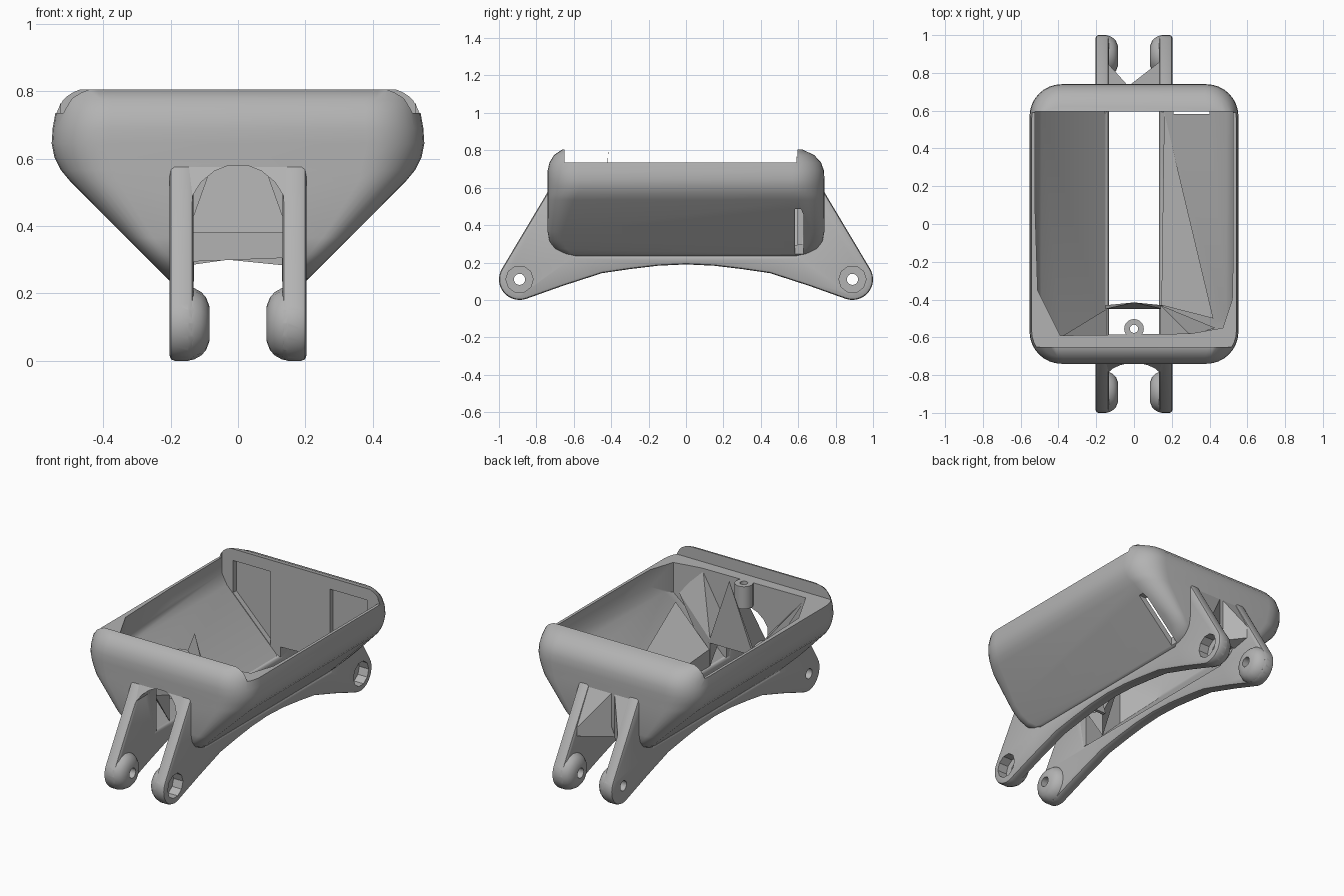
import bpy, bmesh, math
from mathutils import Vector

cube = bpy.data.objects.get("Cube")
if cube:
    bpy.data.objects.remove(cube, do_unlink=True)

grey = bpy.data.materials.new("plain grey")
grey.use_nodes = True
grey.diffuse_color = (0.45, 0.45, 0.45, 1)
grey.node_tree.nodes["Principled BSDF"].inputs["Base Color"].default_value = (0.45, 0.45, 0.45, 1)


def make(name, bm):
    bmesh.ops.recalc_face_normals(bm, faces=bm.faces)
    mesh = bpy.data.meshes.new(name)
    bm.to_mesh(mesh)
    bm.free()
    mesh.materials.append(grey)
    ob = bpy.data.objects.new(name, mesh)
    bpy.context.collection.objects.link(ob)
    return ob


def prism(name, pts, axis, lo, hi):
    """Extrude a 2D outline along one axis."""
    bm = bmesh.new()
    verts = []
    for a, b in pts:
        co = [a, b]
        co.insert(axis, lo)
        verts.append(bm.verts.new(co))
    face = bm.faces.new(verts)
    out = bmesh.ops.extrude_face_region(bm, geom=[face])
    step = Vector((0, 0, 0))
    step[axis] = hi - lo
    bmesh.ops.translate(bm, vec=step, verts=[v for v in out["geom"] if isinstance(v, bmesh.types.BMVert)])
    return make(name, bm)


def loft(name, loops):
    """Skin a stack of closed loops and cap both ends."""
    bm = bmesh.new()
    rings = [[bm.verts.new(c) for c in loop] for loop in loops]
    n = len(rings[0])
    for r0, r1 in zip(rings, rings[1:]):
        for i in range(n):
            j = (i + 1) % n
            bm.faces.new((r0[i], r0[j], r1[j], r1[i]))
    bm.faces.new(rings[0])
    bm.faces.new(rings[-1])
    return make(name, bm)


def hull(name, corners):
    """Flat-faced solid around a few corners."""
    bm = bmesh.new()
    for c in corners:
        bm.verts.new(c)
    bmesh.ops.convex_hull(bm, input=bm.verts)
    return make(name, bm)


def arc(cx, cy, r, a, b, n=8):
    return [(cx + r * math.cos(math.radians(a + (b - a) * i / n)),
             cy + r * math.sin(math.radians(a + (b - a) * i / n))) for i in range(n + 1)]


def mirrored(half):
    return half + [(-a, b) for a, b in reversed(half) if abs(a) > 1e-5]


def disc(y, z, r, n):
    return arc(y, z, r, 0, 360, n)[:-1]


def apply_mod(ob, mod):
    bpy.context.view_layer.objects.active = ob
    bpy.ops.object.modifier_apply(modifier=mod.name)


def boolean(ob, other, op):
    m = ob.modifiers.new("cut", 'BOOLEAN')
    m.operation, m.object, m.solver = op, other, 'EXACT'
    apply_mod(ob, m)
    bpy.data.objects.remove(other, do_unlink=True)


def smooth(ob, angle=35):
    bpy.ops.object.select_all(action='DESELECT')
    ob.select_set(True)
    bpy.context.view_layer.objects.active = ob
    bpy.ops.object.shade_smooth_by_angle(angle=math.radians(angle))


def rounded_loop(z, w, front, back, r):
    pts = []
    for sx, sy, a in ((1, back, 0), (-1, back, 90), (-1, -front, 180), (1, -front, 270)):
        cy = sy - math.copysign(r, sy)
        pts += arc(sx * (w - r), cy, r, a, a + 90)
    return [(x, y, z) for x, y in pts]


# Tray: stacked rounded rectangles (height, half width, front, back, corner radius)
levels = [(0.235, 0.2, 0.61, 0.61, 0.05), (0.245, 0.21, 0.66, 0.66, 0.05), (0.273, 0.238, 0.702, 0.702, 0.06),
          (0.315, 0.28, 0.73, 0.73, 0.07), (0.365, 0.33, 0.74, 0.74, 0.08), (0.535, 0.5, 0.74, 0.74, 0.14),
          (0.565, 0.525, 0.74, 0.74, 0.16), (0.605, 0.545, 0.74, 0.74, 0.17), (0.645, 0.553, 0.74, 0.74, 0.17),
          (0.69, 0.55, 0.74, 0.738, 0.17), (0.735, 0.542, 0.73, 0.722, 0.165), (0.775, 0.535, 0.705, 0.685, 0.16),
          (0.805, 0.53, 0.66, 0.62, 0.14)]
tray = loft("tray", [rounded_loop(*lv) for lv in levels])
rim = [(-0.65, 0.735), (0.59, 0.735), (0.59, 0.9), (-0.65, 0.9)]
boolean(tray, prism("rim_cutter", rim, 0, -0.7, 0.7), 'DIFFERENCE')

# Cavity open at top and bottom
hollow = prism("hollow", [(-0.145, 0.1), (0.13, 0.1), (0.13, 0.215), (0.49, 0.575), (0.525, 0.64),
                          (0.525, 0.9), (-0.525, 0.9), (-0.525, 0.64), (-0.49, 0.575), (-0.145, 0.23)],
               1, -0.7, 0.7)
floor_plan = [(-0.54, 0.595), (-0.51, -0.35), (-0.39, -0.59), (0.3, -0.58), (0.47, -0.55), (0.52, -0.4), (0.54, 0.595)]
boolean(hollow, prism("floor_plan", floor_plan, 2, 0, 1), 'INTERSECT')
boolean(tray, hollow, 'DIFFERENCE')

# Front archway, low rear gap, shallow rear wall pockets and side slot
arch = mirrored([(0.135, 0), (0.135, 0.49), (0.11, 0.53), (0.07, 0.563), (0.03, 0.579)])
boolean(tray, prism("front_arch", arch, 1, -0.9, -0.5), 'DIFFERENCE')
boolean(tray, prism("rear_gap", [(-0.13, 0), (0.13, 0), (0.13, 0.305), (-0.13, 0.295)], 1, 0.5, 0.9), 'DIFFERENCE')
for s in (1, -1):
    pocket = [(s * 0.2, 0.735), (s * 0.45, 0.735), (s * 0.45, 0.54), (s * 0.2, 0.29)]
    boolean(tray, prism("rear_pocket", pocket, 1, 0.58, 0.627), 'DIFFERENCE')
slot = [(0.582, 0.1), (0.627, 0.1), (0.627, 0.46), (0.615, 0.485), (0.582, 0.485)]
boolean(tray, prism("side_slot", slot, 0, 0.21, 0.7), 'DIFFERENCE')
smooth(tray)

# Sloping front panel around the archway, between the arms
panel = prism("front_panel", [(-0.68, 0.588), (-0.733, 0.588), (-0.82, 0.425), (-0.68, 0.425)], 0, -0.17, 0.17)
boolean(panel, prism("panel_arch", arch, 1, -0.9, -0.5), 'DIFFERENCE')

# Curved side arms with domed knobs and bolt holes
HUB_Y, HUB_Z, HUB_R = 0.89, 0.11, 0.11
half = ([(-0.6, 0.237), (-0.66, 0.588), (-0.733, 0.588)] + arc(-HUB_Y, HUB_Z, HUB_R, 148, 288, 14)
        + [(-0.66, 0.075), (-0.45, 0.143), (-0.3, 0.165), (-0.15, 0.183), (0, 0.19)])
dome = [(0.15, 1), (0.13, 0.96), (0.11, 0.86), (0.095, 0.72), (0.084, 0.45)]


def knob(sign, y):
    return loft("knob", [[(sign * x, y + a * s, HUB_Z + b * s) for a, b in disc(0, 0, HUB_R, 16)]
                         for x, s in dome])


for sign, name in ((1, "left_arm"), (-1, "right_arm")):
    lo, hi = sorted((sign * 0.132, sign * 0.203))
    arm = prism(name, mirrored(half), 0, lo, hi)
    bev = arm.modifiers.new("soft_edges", 'BEVEL')
    bev.width, bev.segments, bev.limit_method = 0.015, 2, 'ANGLE'
    bev.angle_limit = math.radians(50)
    apply_mod(arm, bev)
    for y in (-HUB_Y, HUB_Y):
        boolean(arm, knob(sign, y), 'UNION')
        boolean(arm, prism("bolt_hole", disc(y, HUB_Z, 0.03, 16), 0, -0.3, 0.3), 'DIFFERENCE')
        if sign > 0:
            boolean(arm, prism("nut_recess", disc(y, HUB_Z, 0.073, 10), 0, 0.14, 0.3), 'DIFFERENCE')
    smooth(arm)

# Screw boss on the front shelf
boss = prism("screw_boss", disc(0, -0.555, 0.052, 20), 2, 0.6, 0.735)
boolean(boss, prism("screw_hole", disc(0, -0.555, 0.022, 16), 2, 0.5, 0.9), 'DIFFERENCE')
smooth(boss)

# Pointed web, corner gussets and long floor ramp inside
hull("cross_web", [(-0.15, -0.45, 0.38), (0.15, -0.45, 0.38), (-0.15, -0.43, 0.38), (0.15, -0.43, 0.38),
                   (0, -0.415, 0.8)])
hull("front_left_gusset", [(0.3, -0.59, 0.733), (0.14, -0.43, 0.4), (0.43, -0.55, 0.56), (0.14, -0.59, 0.45),
                           (0.14, -0.43, 0.24)])
hull("front_right_gusset", [(-0.39, -0.6, 0.733), (-0.145, -0.45, 0.4), (-0.145, -0.59, 0.45),
                            (-0.145, -0.45, 0.24)])
hull("left_floor_ramp", [(0.16, 0.59, 0.25), (0.145, -0.43, 0.34), (0.42, -0.5, 0.53), (0.145, -0.43, 0.23),
                         (0.42, -0.5, 0.49)])

# Sloping gussets joining the rear arms to the tray
for sign, name in ((1, "rear_left_gusset"), (-1, "rear_right_gusset")):
    hull(name, [(-0.03, 0.73, 0.58), (sign * 0.17, 0.73, 0.58), (sign * 0.17, 0.885, 0.31),
                (-0.03, 0.73, 0.3), (sign * 0.17, 0.73, 0.28)])
